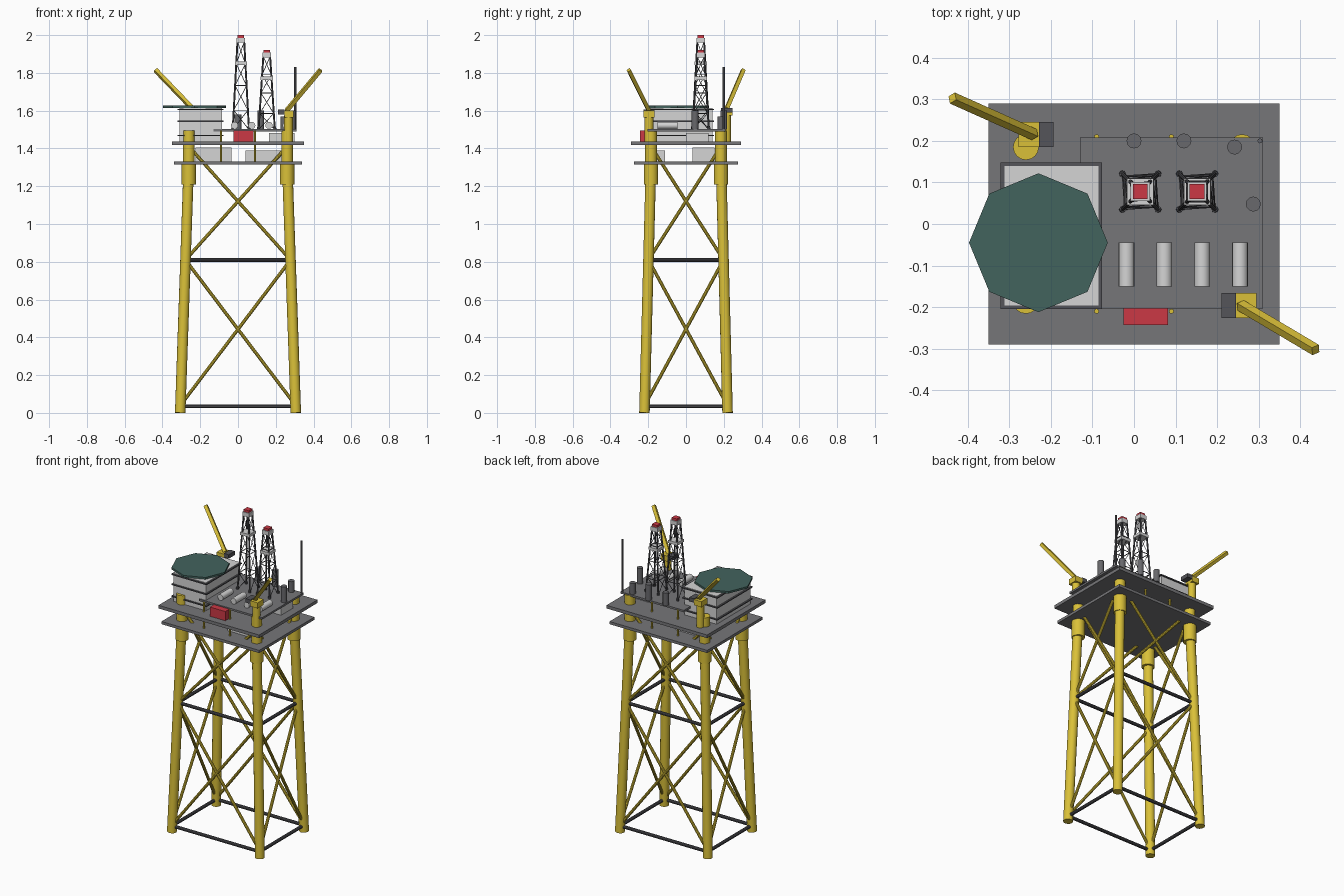
import bpy, math
from mathutils import Vector

if "Cube" in bpy.data.objects:
    bpy.data.objects.remove(bpy.data.objects["Cube"], do_unlink=True)


def material(name, rgb):
    m = bpy.data.materials.new(name)
    m.use_nodes = True
    col = (*rgb, 1.0)
    m.diffuse_color = col
    m.node_tree.nodes["Principled BSDF"].inputs["Base Color"].default_value = col
    return m


YELLOW = material("yellow_paint", (0.70, 0.53, 0.04))
DECK = material("deck_grey", (0.18, 0.18, 0.19))
STEEL = material("dark_steel", (0.09, 0.09, 0.10))
VENT = material("vent_grey", (0.14, 0.14, 0.15))
WHITE = material("light_grey", (0.66, 0.66, 0.66))
RED = material("red_paint", (0.60, 0.04, 0.06))
TEAL = material("helideck_teal", (0.055, 0.125, 0.11))


def finish(name, mat):
    ob = bpy.context.object
    ob.name = name
    ob.data.materials.append(mat)
    return ob


def box(name, mat, x, y, z):
    """Box from (min, max) pairs."""
    bpy.ops.mesh.primitive_cube_add(size=1)
    ob = finish(name, mat)
    lows, highs = zip(x, y, z)
    for v in ob.data.vertices:
        v.co = [lo + (c + 0.5) * (hi - lo) for c, lo, hi in zip(v.co, lows, highs)]
    return ob


def slab(name, mat, cx, cy, half, z):
    return box(name, mat, (cx - half, cx + half), (cy - half, cy + half), z)


def rod(name, mat, a, b, r, sides=16):
    """Cylinder between two points."""
    a, b = Vector(a), Vector(b)
    d = b - a
    bpy.ops.mesh.primitive_cylinder_add(vertices=sides, radius=r, depth=d.length,
                                        location=(a + b) / 2,
                                        rotation=d.to_track_quat('Z', 'Y').to_euler())
    ob = finish(name, mat)
    if sides > 8:
        bpy.ops.object.shade_smooth_by_angle(angle=math.radians(35))
    return ob


CORNERS = [(-1, -1), (1, -1), (1, 1), (-1, 1)]
SIDES = list(zip(CORNERS, CORNERS[1:] + CORNERS[:1]))
LEG_TOP = 1.33


def leg_point(corner, z):
    """Centre of a battered leg at height z."""
    t = min(z / LEG_TOP, 1)
    return Vector((corner[0] * (0.306 - 0.046 * t), corner[1] * (0.22 - 0.035 * t), z))


# Jacket legs, sleeves and columns through the decks
for c in CORNERS:
    rod("jacket_leg", YELLOW, leg_point(c, 0), leg_point(c, LEG_TOP), 0.028)
    rod("leg_sleeve", YELLOW, leg_point(c, LEG_TOP) - Vector((0, 0, 0.12)),
        leg_point(c, LEG_TOP), 0.038)
    rod("deck_column", YELLOW, leg_point(c, LEG_TOP), leg_point(c, 1.495), 0.031)

# Jacket bracing
for a, b in SIDES:
    for z in (0.035, 0.81):
        rod("horizontal_brace", STEEL, leg_point(a, z), leg_point(b, z), 0.01, 10)
    for lo, hi in ((0.04, 0.81), (0.81, 1.41)):
        rod("cross_brace", YELLOW, leg_point(a, lo), leg_point(b, hi), 0.009, 10)
        rod("cross_brace", YELLOW, leg_point(b, lo), leg_point(a, hi), 0.009, 10)

# Decks
box("lower_deck", DECK, (-0.34, 0.34), (-0.275, 0.275), (1.315, 1.332))
box("main_deck", DECK, (-0.35, 0.35), (-0.29, 0.29), (1.417, 1.437))
box("drill_deck", DECK, (-0.13, 0.31), (-0.203, 0.208), (1.49, 1.502))
for x in (-0.09, 0.09):
    for y in (-0.21, 0.21):
        rod("deck_post", YELLOW, (x, y, 1.33), (x, y, 1.495), 0.006, 8)

# Equipment modules
box("lower_module_back", WHITE, (-0.225, -0.035), (0.035, 0.15), (1.33, 1.405))
box("lower_module_front", WHITE, (0.04, 0.23), (-0.16, -0.11), (1.33, 1.39))
box("main_module", WHITE, (0.165, 0.3), (0.0, 0.12), (1.437, 1.483))
box("red_container", RED, (-0.025, 0.082), (-0.243, -0.203), (1.437, 1.495))

# Living quarters with walkway ledges
box("quarters", WHITE, (-0.311, -0.086), (-0.196, 0.14), (1.437, 1.613))
for z in (1.465, 1.54, 1.603):
    box("quarters_ledge", STEEL, (-0.321, -0.077), (-0.204, 0.148), (z, z + 0.007))

# Helideck
rod("helideck", TEAL, (-0.23, -0.045, 1.615), (-0.23, -0.045, 1.627), 0.167, 8
    ).rotation_euler.z = 0

# Storage tanks and vents on the drill deck
for x in (-0.018, 0.073, 0.164, 0.255):
    rod("tank", WHITE, (x, -0.15, 1.522), (x, -0.045, 1.522), 0.019)
for x, y, top in ((0, 0.2, 1.58), (0.12, 0.2, 1.6), (0.242, 0.185, 1.57), (0.287, 0.048, 1.6)):
    rod("vent", VENT, (x, y, 1.5), (x, y, top), 0.018, 12)
rod("antenna", VENT, (0.303, 0.2, 1.5), (0.303, 0.2, 1.83), 0.006, 8)


def derrick(cx, cy, top, platform):
    base = 1.5
    crown = top - 0.035

    def corner(c, t):
        half = 0.043 - 0.025 * t
        return Vector((cx + c[0] * half, cy + c[1] * half, base + (crown - base) * t))

    levels = [0, 0.22, 0.5, 0.75, 1]
    for c in CORNERS:
        rod("derrick_leg", STEEL, corner(c, 0), corner(c, 1), 0.005, 8)
        rod("derrick_foot", STEEL, corner(c, 0), corner(c, 0.04), 0.008, 8)
    for a, b in SIDES:
        for lo, hi in zip(levels, levels[1:]):
            rod("derrick_ring", STEEL, corner(a, hi), corner(b, hi), 0.0025, 6)
            rod("derrick_lacing", STEEL, corner(a, lo), corner(b, hi), 0.0018, 6)
    slab("derrick_platform", WHITE, cx, cy, 0.032, (platform - 0.009, platform + 0.009))
    slab("derrick_crown", WHITE, cx, cy, 0.023, (crown - 0.005, top - 0.014))
    slab("derrick_cap", RED, cx, cy, 0.018, (top - 0.014, top))


derrick(0.015, 0.078, 2.0, 1.85)
derrick(0.152, 0.078, 1.922, 1.772)


def crane(x, y, side, z):
    """Pedestal crane; side is +1 when the boom points to +x."""
    def span(a, b):
        return tuple(sorted((x + side * a, x + side * b)))
    rod("crane_pedestal", YELLOW, (x, y, 1.437), (x, y, z), 0.023)
    box("crane_cab", YELLOW, span(-0.022, 0.028), (y - 0.03, y + 0.03), (z - 0.01, z + 0.025))
    box("crane_counterweight", STEEL, span(-0.056, -0.022), (y - 0.03, y + 0.03),
        (z + 0.005, z + 0.03))
    # Square boom, rotated so that its flats face up and sideways
    start = Vector((x - side * 0.01, y, z + 0.025))
    end = Vector((side * 0.437, -side * 0.303, 1.815))
    rod("crane_boom", YELLOW, start, end, 0.0145, 4)


crane(0.267, -0.196, 1, 1.575)
crane(-0.25, 0.215, -1, 1.585)
